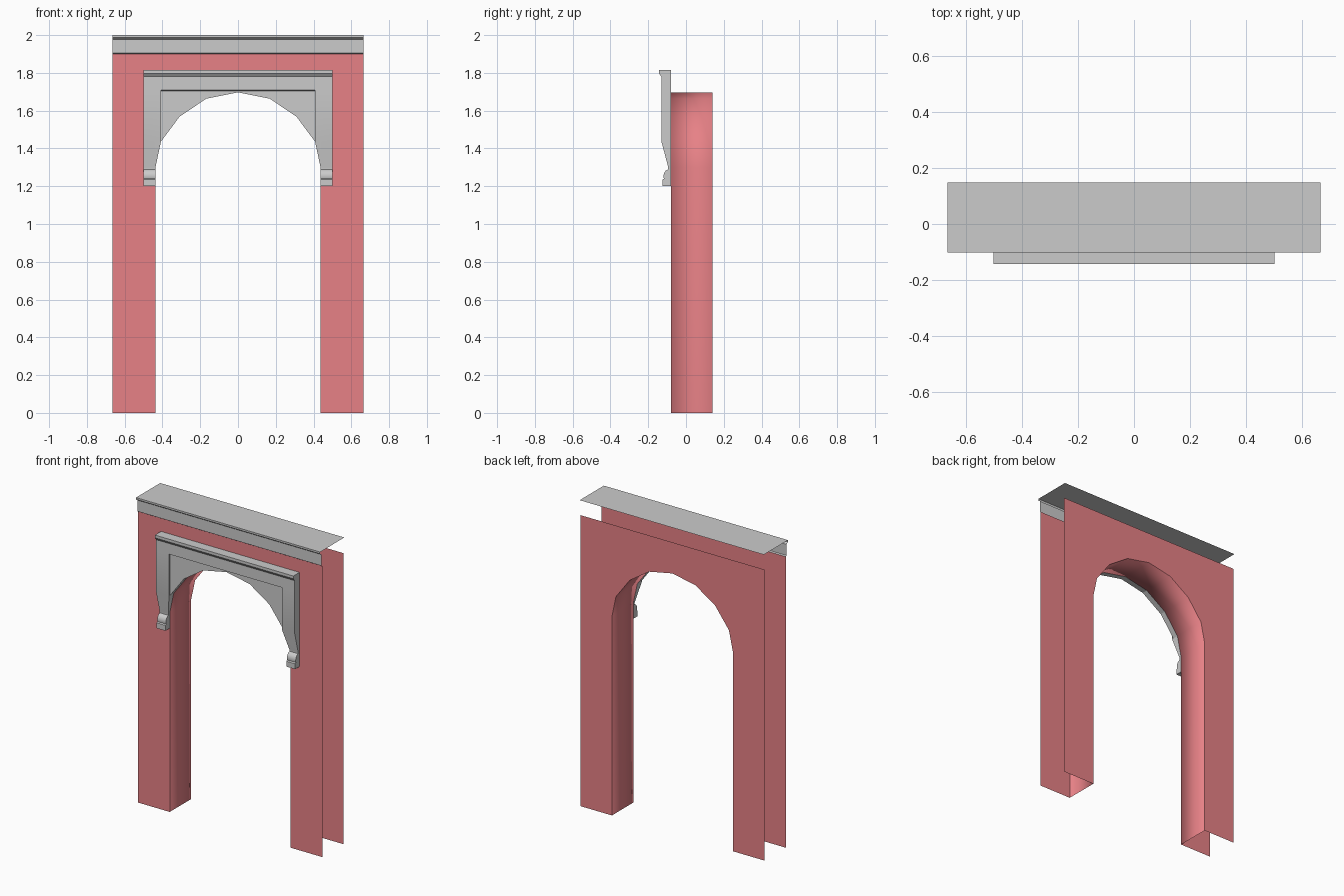
import bpy, math
from mathutils import Vector

if "Cube" in bpy.data.objects:
    bpy.data.objects.remove(bpy.data.objects["Cube"])

red = bpy.data.materials.new("red_plaster")
red.diffuse_color = (0.8, 0.22, 0.24, 1)
red.use_nodes = True
red.node_tree.nodes["Principled BSDF"].inputs["Base Color"].default_value = red.diffuse_color

FRONT, BACK = -0.08, 0.14      # wall sheets
PANEL = -0.118                 # recessed spandrel face
R, SPRING = 0.437, 1.26        # arch opening


def make(name, polys, mat=None, smooth=None):
    """Mesh from polygons given as coordinate lists; shared points are welded."""
    index, faces = {}, []
    for poly in polys:
        faces.append([index.setdefault(tuple(round(c, 5) for c in p), len(index)) for p in poly])
    me = bpy.data.meshes.new(name)
    me.from_pydata(list(index), [], faces)
    me.update()
    if mat:
        me.materials.append(mat)
    if smooth:
        me.shade_smooth()
        me.set_sharp_from_angle(angle=math.radians(smooth))
    ob = bpy.data.objects.new(name, me)
    bpy.context.collection.objects.link(ob)
    return ob


def strip(a, b):
    return [[a[i], a[i + 1], b[i + 1], b[i]] for i in range(len(a) - 1)]


def at_y(pts, y):
    return [(x, y, z) for x, z in pts]


def at_x(pts, x):
    return [(x, y, z) for y, z in pts]


# Arch curve, left to right, eight segments
arch = [(-R * math.cos(math.pi * i / 8), SPRING + R * math.sin(math.pi * i / 8)) for i in range(9)]
arch[0], arch[8] = (-R, 1.30), (R, 1.30)
arch[1], arch[7] = (-0.408, 1.436), (0.408, 1.436)
opening = [(-R, 0)] + arch + [(R, 0)]

# Wall: front and back sheets, open at the outer sides
outline = opening + [(0.665, 0), (0.665, 1.9), (-0.665, 1.9), (-0.665, 0)]
make("wall_front", [at_y(outline, FRONT)], red)
make("wall_back", [at_y(outline, BACK)[::-1]], red)

# Arch lining, with softened normals at both rims
lining = make("arch_lining", strip(at_y(opening, BACK), at_y(opening, FRONT)), red, 180)
me = lining.data
me.normals_split_custom_set_from_vertices(
    [(v.normal + Vector((0, 0.8 if v.co.y > 0 else -0.8, 0))).normalized() for v in me.vertices])

# Top cornice with its cover sheet
cornice = [(FRONT, 1.9), (-0.088, 1.905), (-0.088, 1.978), (-0.102, 1.988), (-0.102, 2.0), (0.147, 2.0)]
make("top_cornice", strip(at_x(cornice, 0.665), at_x(cornice, -0.665)))

# Trim beam with moulded cap and closed ends
beam = [(PANEL, 1.704), (-0.13, 1.71), (-0.13, 1.78), (-0.143, 1.797), (-0.143, 1.815), (FRONT, 1.815)]
end = beam + [(FRONT, 1.704)]
make("trim_beam", strip(at_x(beam, 0.5), at_x(beam, -0.5))
     + [at_x(end, 0.5)[::-1], at_x(end, -0.5)])

# Spandrel panel and its underside
inner = arch[1:8]
make("spandrel", [at_y(inner + [(0.408, 1.708), (-0.408, 1.708)], PANEL)]
     + strip(at_y(inner, FRONT), at_y(inner, PANEL)))

# Trim legs: scrolled corbel profile (y, z, inner x), mirrored
leg = [(-0.125, 1.2, R), (-0.125, 1.235, R), (-0.117, 1.24, R), (-0.12, 1.25, R), (-0.117, 1.268, R),
       (-0.107, 1.283, R), (-0.094, 1.289, R), (-0.094, 1.30, R), (-0.13, 1.436, 0.408), (-0.13, 1.71, 0.408)]
face_out = [(0.5, y, z) for y, z, x in leg]
face_in = [(x, y, z) for y, z, x in leg]
rear = [(x, FRONT, z) for y, z, x in leg]
step = [(x, PANEL, z) for y, z, x in leg[-2:]]
base = [(0.5, FRONT, 1.2), (R, FRONT, 1.2), (R, leg[0][0], 1.2), (0.5, leg[0][0], 1.2)]
side = face_out + [(0.5, FRONT, 1.71), (0.5, FRONT, 1.2)]
legs = make("trim_leg", strip(face_out, face_in) + strip(face_in[:-1], rear[:-1])
            + strip(face_in[-2:], step) + [base, side[::-1]], None, 35)
legs.modifiers.new("mirror", 'MIRROR')
